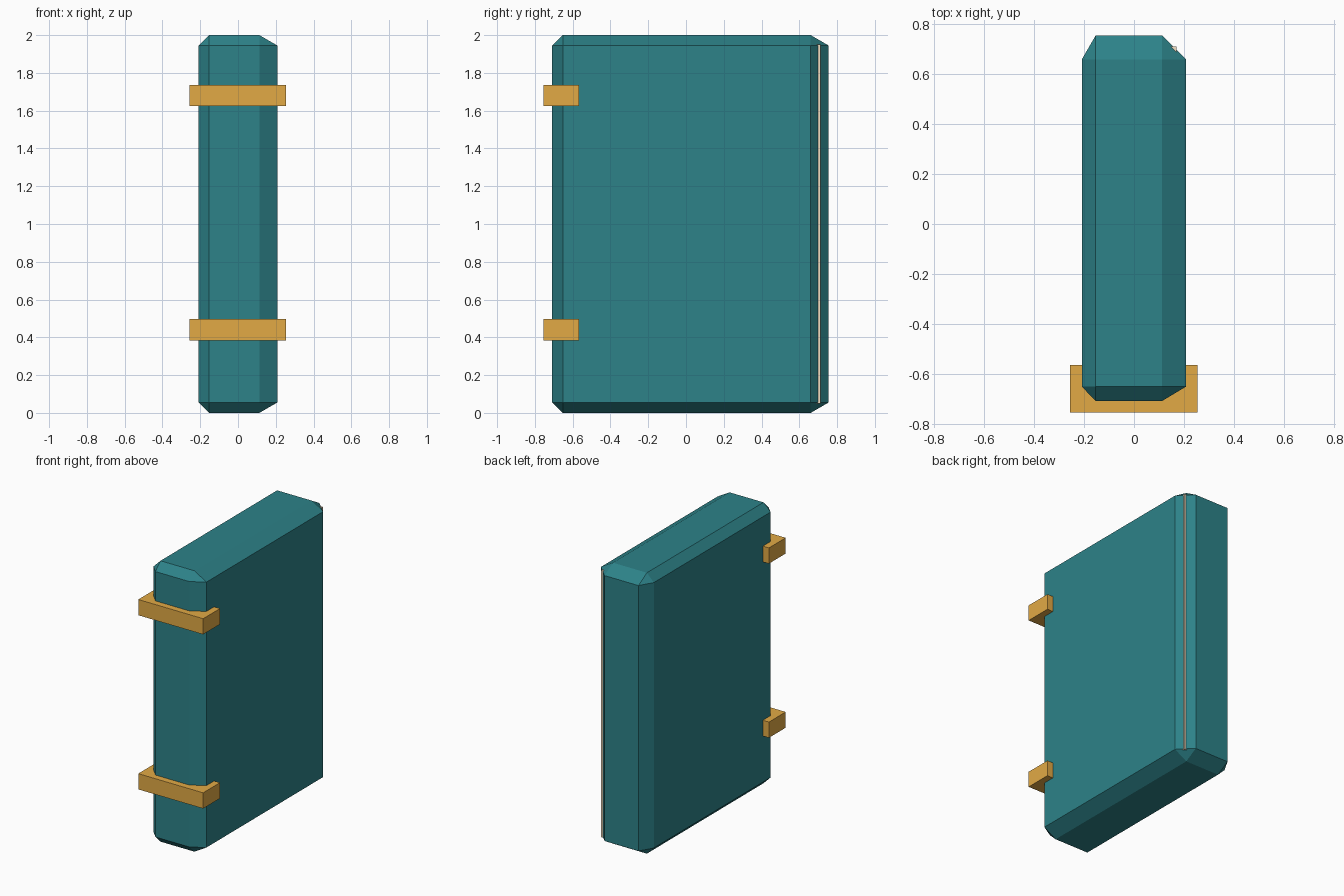
import bpy, bmesh
from itertools import product

if "Cube" in bpy.data.objects:
    bpy.data.objects.remove(bpy.data.objects["Cube"])


def material(name, rgb):
    m = bpy.data.materials.new(name)
    m.diffuse_color = (*rgb, 1)
    m.use_nodes = True
    m.node_tree.nodes["Principled BSDF"].inputs["Base Color"].default_value = m.diffuse_color
    return m


def hull(name, points, mat):
    """Flat-shaded convex solid around the points."""
    bm = bmesh.new()
    for p in points:
        bm.verts.new(p)
    bmesh.ops.convex_hull(bm, input=bm.verts[:])
    bmesh.ops.dissolve_limit(bm, angle_limit=0.01, verts=bm.verts[:], edges=bm.edges[:])
    bmesh.ops.recalc_face_normals(bm, faces=bm.faces[:])
    me = bpy.data.meshes.new(name)
    bm.to_mesh(me)
    bm.free()
    me.materials.append(mat)
    ob = bpy.data.objects.new(name, me)
    bpy.context.collection.objects.link(ob)
    return ob


def chamfered(outer, inner):
    """Six rectangles: each outer face plane carries the inner outline."""
    pts = []
    for axis in range(3):
        spans = [outer[i] if i == axis else inner[i] for i in range(3)]
        pts += list(product(*spans))
    return pts


teal = material("cover_teal", (0.026, 0.225, 0.25))
gold = material("band_gold", (0.76, 0.40, 0.06))
cream = material("page_cream", (0.90, 0.75, 0.55))

# Cover: wider chamfers on the right and back edges
hull("book_cover",
     chamfered([(-0.209, 0.208), (-0.709, 0.755), (0, 2)],
               [(-0.154, 0.113), (-0.652, 0.66), (0.055, 1.945)]), teal)

# Page block, its corner showing as a thin line along the back right chamfer
hull("page_block", product((-0.165, 0.17), (-0.6, 0.711), (0.05, 1.95)), cream)

# Raised bands around the spine
for name, z in (("lower_band", 0.44), ("upper_band", 1.68)):
    hull(name, product((-0.257, 0.254), (-0.755, -0.566), (z - 0.056, z + 0.056)), gold)
